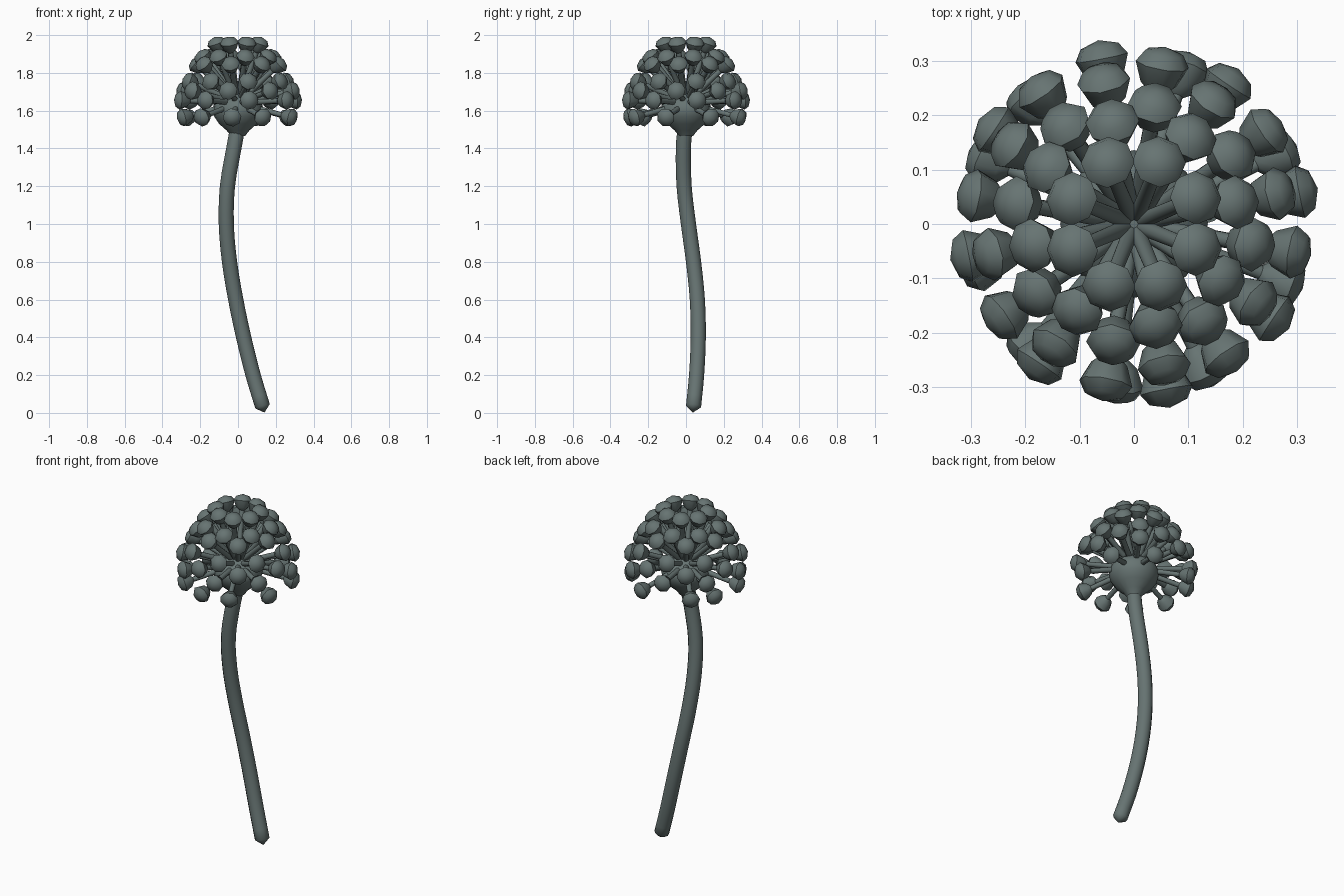
import bpy, bmesh, math
from mathutils import Vector

if "Cube" in bpy.data.objects:
    bpy.data.objects.remove(bpy.data.objects["Cube"])

mat = bpy.data.materials.new("grey_green")
mat.diffuse_color = (0.135, 0.175, 0.17, 1)
mat.use_nodes = True
mat.node_tree.nodes["Principled BSDF"].inputs["Base Color"].default_value = mat.diffuse_color
CENTRE = Vector((0, 0, 1.64))


def finish(bm, name, angle=50):
    bmesh.ops.recalc_face_normals(bm, faces=bm.faces)
    mesh = bpy.data.meshes.new(name)
    bm.to_mesh(mesh)
    bm.free()
    obj = bpy.data.objects.new(name, mesh)
    bpy.context.collection.objects.link(obj)
    mesh.materials.append(mat)
    bpy.ops.object.select_all(action='DESELECT')
    obj.select_set(True)
    bpy.context.view_layer.objects.active = obj
    bpy.ops.object.shade_smooth_by_angle(angle=math.radians(angle))
    return obj


def skin(bm, rings, sides):
    """Skin round sections given as (centre, axis, radius); radius 0 makes a point."""
    previous = None
    for centre, axis, radius in rings:
        turn = Vector((0, 0, 1)).rotation_difference(axis)
        count = sides if radius > 0 else 1
        loop = []
        for i in range(count):
            a = 2 * math.pi * i / sides
            offset = Vector((math.cos(a), math.sin(a), 0)) * radius
            loop.append(bm.verts.new(centre + turn @ offset))
        if previous:
            for i in range(sides):
                j = (i + 1) % sides
                quad = [previous[i % len(previous)], previous[j % len(previous)],
                        loop[j % count], loop[i % count]]
                bm.faces.new(list(dict.fromkeys(quad)))
        previous = loop


def smooth_path(points, steps):
    """Catmull-Rom curve through the points."""
    p = [2 * points[0] - points[1]] + points + [2 * points[-1] - points[-2]]
    out = []
    for k in range(1, len(p) - 2):
        a, b, c, d = p[k - 1:k + 3]
        for s in range(steps):
            t = s / steps
            out.append(0.5 * (2 * b + (c - a) * t + (2 * a - 5 * b + 4 * c - d) * t * t
                              + (3 * b - a - 3 * c + d) * t ** 3))
    return out + [points[-1]]


# Curved stem with a blunt pointed foot
path = smooth_path([Vector(p) for p in (
    (0.13, 0.04, 0.035), (0.08, 0.056, 0.2), (0.03, 0.065, 0.4), (-0.012, 0.06, 0.6),
    (-0.045, 0.04, 0.8), (-0.062, 0.013, 1.0), (-0.056, -0.01, 1.2),
    (-0.022, -0.014, 1.4), (0, -0.003, 1.52))], 3)
axes = [(path[min(i + 1, len(path) - 1)] - path[max(i - 1, 0)]).normalized()
        for i in range(len(path))]
bm = bmesh.new()
skin(bm, [(path[0] - axes[0] * 0.035, axes[0], 0)]
     + [(p, a, 0.04) for p, a in zip(path, axes)], 12)
finish(bm, "stem")

# Swollen flower base
bm = bmesh.new()
up = Vector((0, 0, 1))
skin(bm, [(Vector((0, 0, z)), up, r) for r, z in (
    (0.037, 1.465), (0.06, 1.495), (0.1, 1.53), (0.127, 1.57), (0.136, 1.61),
    (0.12, 1.65), (0.075, 1.685), (0, 1.7))], 16)
finish(bm, "flower_base", 60)

# Rings of stalked buds: radius, height, azimuths in degrees
eight = lambda start: [start + 45 * k for k in range(8)]
rings = [(0.122, 1.955, eight(23)), (0.19, 1.885, eight(12)), (0.22, 1.845, eight(35)),
         (0.265, 1.755, eight(12)), (0.295, 1.705, eight(35)), (0.308, 1.655, eight(11)),
         (0.297, 1.565, [26, 72, 130, 156, 195, 230, 264, 296, 339])]
# Bud outline: distance past the bud middle, radius
bud = [(-0.05, 0.014), (-0.034, 0.034), (0.004, 0.05), (0.026, 0.036), (0.037, 0)]
bm = bmesh.new()
for radius, height, azimuths in rings:
    for az in map(math.radians, azimuths):
        arm = Vector((radius * math.cos(az), radius * math.sin(az), height)) - CENTRE
        axis = arm.normalized()
        outline = [(0.04, 0.016)] + [(arm.length + d, r) for d, r in bud]
        skin(bm, [(CENTRE + axis * d, axis, r) for d, r in outline], 8)
finish(bm, "stalked_buds", 48)
